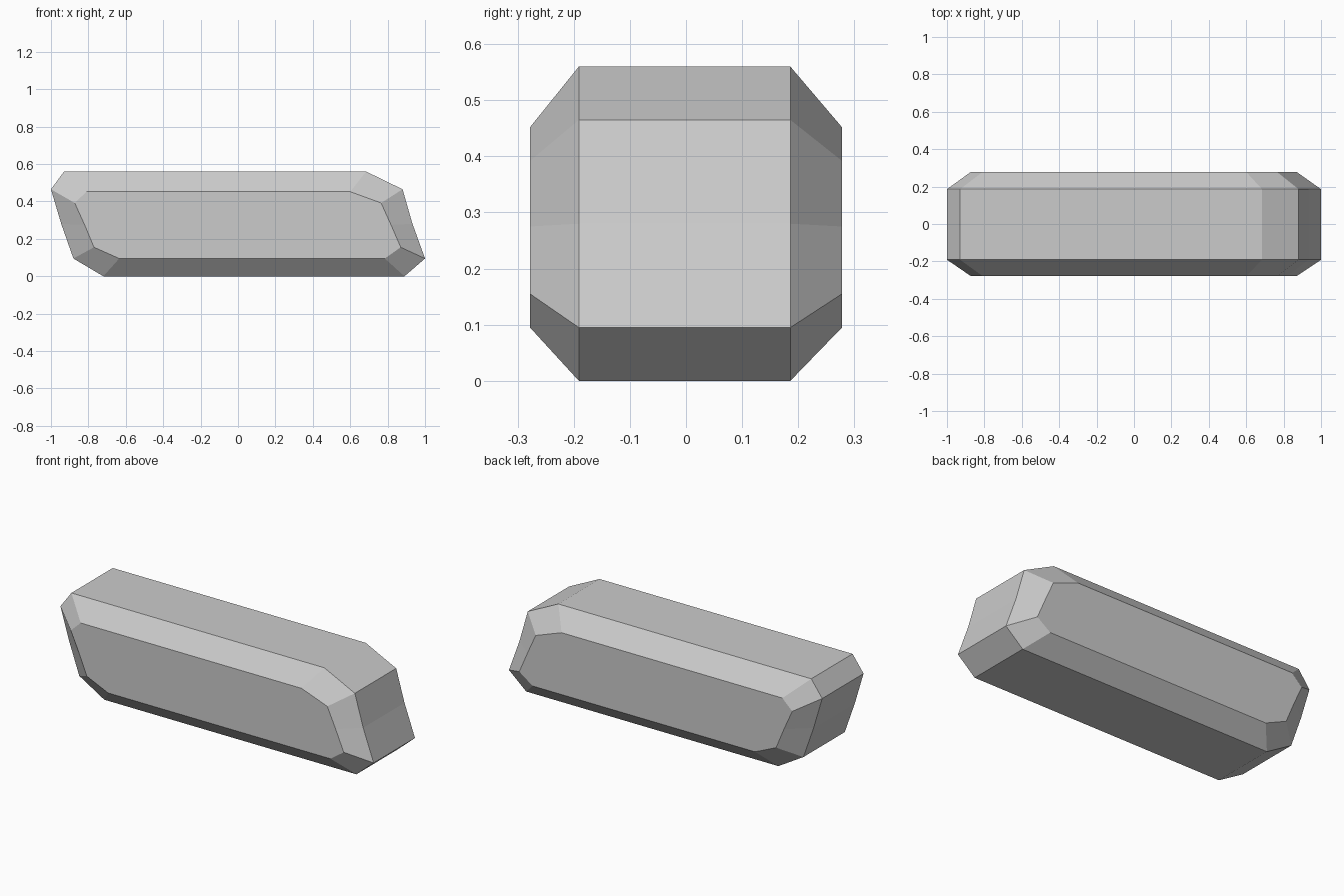
import bpy
import bmesh

if "Cube" in bpy.data.objects:
    bpy.data.objects.remove(bpy.data.objects["Cube"])

# Side profiles (x, z): outer silhouette and the smaller chamfered side face
OUTER = [(-0.93, 0.56), (0.685, 0.56), (0.88, 0.465), (0.933, 0.28), (1.0, 0.095),
         (0.89, 0.0), (-0.72, 0.0), (-0.88, 0.095), (-0.945, 0.28), (-1.0, 0.465)]
INNER = [(-0.81, 0.452), (0.60, 0.452), (0.765, 0.392), (0.818, 0.275), (0.87, 0.155),
         (0.785, 0.095), (-0.635, 0.095), (-0.77, 0.155), (-0.82, 0.275), (-0.873, 0.392)]

bm = bmesh.new()


def ring(profile, y):
    return [bm.verts.new((x, y, z)) for x, z in profile]


# Front face, front bevel edge, back bevel edge, back face
rings = [ring(INNER, -0.278), ring(OUTER, -0.191),
         ring(OUTER, 0.186), ring(INNER, 0.278)]
for a, b in zip(rings, rings[1:]):
    for i in range(len(a)):
        j = (i + 1) % len(a)
        bm.faces.new((a[i], a[j], b[j], b[i]))
bm.faces.new(rings[0])
bm.faces.new(rings[-1])
bmesh.ops.recalc_face_normals(bm, faces=bm.faces)

mesh = bpy.data.meshes.new("slanted_block")
bm.to_mesh(mesh)
bm.free()
block = bpy.data.objects.new("slanted_block", mesh)
bpy.context.collection.objects.link(block)
